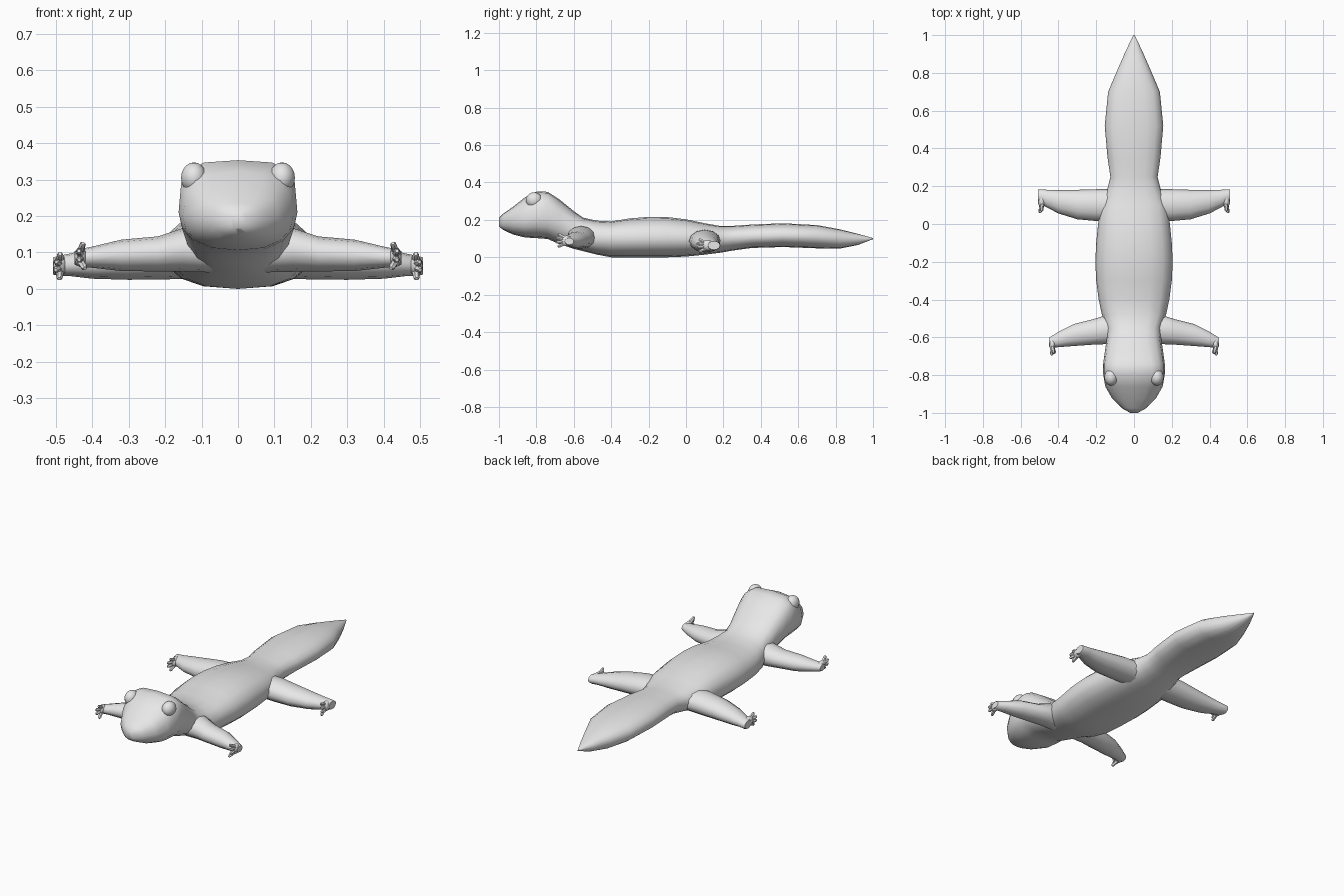
import bpy, bmesh, math
from mathutils import Vector

skin = bpy.data.materials.new("plain grey")
skin.diffuse_color = (0.8, 0.8, 0.8, 1)


def finish(name, bm, mirror=False):
    bmesh.ops.recalc_face_normals(bm, faces=bm.faces)
    me = bpy.data.meshes.new(name)
    bm.to_mesh(me)
    bm.free()
    me.materials.append(skin)
    ob = bpy.data.objects.new(name, me)
    bpy.context.collection.objects.link(ob)
    bpy.ops.object.select_all(action='DESELECT')
    ob.select_set(True)
    bpy.context.view_layer.objects.active = ob
    bpy.ops.object.shade_smooth_by_angle(angle=math.radians(50))
    if mirror:
        ob.modifiers.new("mirror", 'MIRROR')
    return ob


def loft(bm, rings):
    rows = [[bm.verts.new(p) for p in r] for r in rings]
    n = len(rows[0])
    for a, b in zip(rows, rows[1:]):
        for i in range(n):
            j = (i + 1) % n
            bm.faces.new((a[i], a[j], b[j], b[i]))
    bm.faces.new(rows[0])
    bm.faces.new(rows[-1])


def power(v, p):
    return math.copysign(abs(v) ** p, v) if abs(v) > 1e-6 else 0.0


def body_ring(y, w, zb, zt, zm, p):
    pts = []
    for i in range(16):
        a = math.tau * i / 16
        c, s = math.cos(a), math.sin(a)
        z = zm + power(s, p) * (zt - zm) if s > 0 else zm + power(s, 0.95) * (zm - zb)
        q = p if s > 0 else 0.8
        pts.append((w * power(c, q), y, z))
    return pts


def ball(bm, centre, radii, u=14, v=10):
    got = bmesh.ops.create_uvsphere(bm, u_segments=u, v_segments=v, radius=1)["verts"]
    for vert in got:
        vert.co = Vector([c + r * k for c, r, k in zip(centre, radii, vert.co)])


def finger(bm, a, b, r1, r2):
    a, b = Vector(a), Vector(b)
    q = (b - a).to_track_quat('Z', 'Y')
    rings = []
    for t, r in ((0, r1), (0.55, r1 * 0.75), (0.85, r2), (1, r2 * 0.55)):
        rings.append([a.lerp(b, t) + q @ Vector((r * math.cos(k * math.tau / 6),
                      r * math.sin(k * math.tau / 6), 0)) for k in range(6)])
    loft(bm, rings)


# Head, trunk and tail: y, half width, bottom, top, widest height, squareness
sections = [
    (-1.0, .020, .165, .210, .19, .8), (-.975, .065, .145, .235, .19, .8),
    (-.925, .115, .122, .270, .195, .8), (-.86, .152, .106, .322, .20, .8),
    (-.795, .163, .102, .353, .21, .58), (-.74, .163, .098, .350, .21, .58),
    (-.68, .155, .072, .312, .19, .7), (-.60, .143, .045, .247, .15, .8),
    (-.55, .145, .033, .212, .12, .8), (-.48, .170, .015, .196, .10, .8),
    (-.40, .187, .000, .192, .10, .85), (-.30, .200, .000, .208, .10, .85),
    (-.20, .205, .000, .216, .10, .85), (-.10, .200, .000, .215, .10, .85),
    (.00, .190, .004, .203, .10, .85), (.10, .178, .014, .182, .10, .85),
    (.18, .142, .024, .168, .10, .85), (.25, .125, .036, .168, .105, .85),
    (.35, .140, .050, .175, .11, .85), (.52, .155, .055, .182, .115, .85),
    (.70, .137, .048, .172, .11, .85), (.82, .086, .046, .150, .10, .85),
    (.92, .042, .066, .125, .097, .9), (1.0, .003, .097, .103, .10, 1)]
bm = bmesh.new()
loft(bm, [body_ring(*s) for s in sections])
finish("body", bm)

# Eyes
bm = bmesh.new()
ball(bm, (.121, -.812, .305), (.036, .044, .042))
finish("eyes", bm, True)


# Legs: x, centre y, centre z, radius y, radius z; then palm and fanned toes
def leg(name, secs, palm, palm_r, tips):
    bm = bmesh.new()
    loft(bm, [[(x, y + ry * math.cos(k * math.tau / 12), z + rz * math.sin(k * math.tau / 12))
               for k in range(12)] for x, y, z, ry, rz in secs])
    ball(bm, palm, palm_r, 10, 8)
    for t in tips:
        base = Vector(palm) + Vector((0, -palm_r[1] * .3, (t[2] - palm[2]) * .4))
        finger(bm, base, t, .012, .009)
    finish(name, bm, True)


leg("front_legs",
    [(.06, -.56, .10, .070, .055), (.15, -.56, .107, .076, .060),
     (.22, -.572, .096, .067, .048), (.32, -.588, .092, .058, .043),
     (.40, -.611, .087, .041, .029), (.435, -.624, .085, .031, .024),
     (.449, -.624, .085, .024, .018)],
    (.432, -.638, .088), (.017, .032, .028),
    [(.420, -.685, .056), (.436, -.693, .080), (.436, -.695, .104), (.425, -.685, .125)])
leg("back_legs",
    [(.08, .10, .09, .085, .060), (.20, .10, .086, .084, .060),
     (.30, .103, .078, .078, .053), (.40, .118, .070, .062, .042),
     (.46, .134, .066, .047, .031), (.495, .146, .063, .038, .027),
     (.508, .150, .063, .032, .023)],
    (.488, .120, .064), (.020, .038, .028),
    [(.490, .070, .028), (.500, .060, .052), (.498, .058, .074), (.488, .068, .096)])
